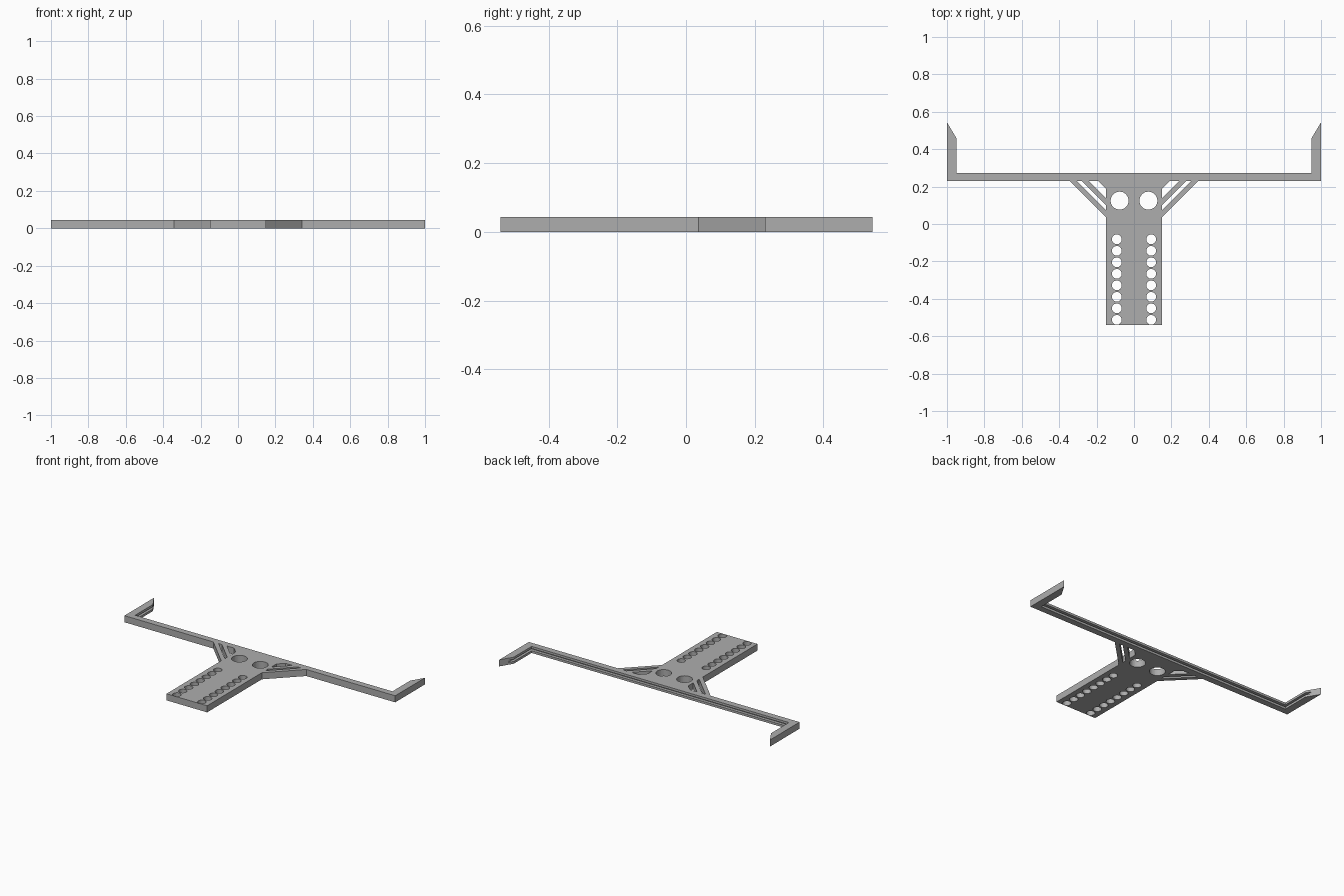
import bpy, bmesh
from math import sin, cos, pi

if "Cube" in bpy.data.objects:
    bpy.data.objects.remove(bpy.data.objects["Cube"])

T = 0.044          # plate thickness
BAR = 0.23         # front edge of the crossbar

grey = bpy.data.materials.new("plain grey")
grey.use_nodes = True
colour = (0.42, 0.42, 0.42, 1)
grey.diffuse_color = colour
grey.node_tree.nodes["Principled BSDF"].inputs["Base Color"].default_value = colour


def prism(name, outlines, z0=0.0, z1=T):
    """Extrude one or more closed outlines from z0 to z1."""
    bm = bmesh.new()
    for pts in outlines:
        low = [bm.verts.new((x, y, z0)) for x, y in pts]
        top = [bm.verts.new((x, y, z1)) for x, y in pts]
        bm.faces.new(low[::-1])
        bm.faces.new(top)
        for i in range(len(pts)):
            j = (i + 1) % len(pts)
            bm.faces.new((low[i], low[j], top[j], top[i]))
    bmesh.ops.recalc_face_normals(bm, faces=bm.faces)
    mesh = bpy.data.meshes.new(name)
    bm.to_mesh(mesh)
    bm.free()
    mesh.materials.append(grey)
    ob = bpy.data.objects.new(name, mesh)
    bpy.context.collection.objects.link(ob)
    return ob


def mirrored(half):
    return half + [(-x, y) for x, y in reversed(half)]


def circle(x, y, r, n=32):
    return [(x + r * cos(2 * pi * i / n), y + r * sin(2 * pi * i / n)) for i in range(n)]


def cut(target, cutter):
    mod = target.modifiers.new("cut", "BOOLEAN")
    mod.operation = "DIFFERENCE"
    mod.solver = "EXACT"
    mod.object = cutter
    cutter.hide_render = True
    cutter.hide_viewport = True
    cutter.display_type = "WIRE"


# Deck with corner gussets, two large holes and two rows of small ones
deck = prism("deck", [mirrored([(0.15, -0.54), (0.15, 0.19), (0.19, BAR)])])
holes = []
for side in (-1, 1):
    holes.append(circle(side * 0.077, 0.125, 0.048))
    holes += [circle(side * 0.092, -0.082 - 0.0615 * i, 0.026) for i in range(8)]
cut(deck, prism("hole_cutter", holes, -0.05, 0.1))

# Crossbar with end arms, grooved along its inner faces
frame = prism("crossbar_and_arms",
              [mirrored([(1, BAR), (1, 0.543), (0.95, 0.46), (0.95, 0.272)])])
groove = [(-0.97, 0.252), (0.97, 0.252), (0.97, 0.7), (-0.97, 0.7)]
cut(frame, prism("groove_cutter", [groove], 0.015, 0.029))

# Diagonal braces between deck and crossbar
for label, near, far in (("outer", 0.075, 0.113), ("inner", 0.012, 0.05)):
    for name, s in (("left", 1), ("right", -1)):
        prism(f"{label}_brace_{name}", [[
            (s * 0.15, 0.15 - far), (s * (BAR + far), BAR),
            (s * (BAR + near), BAR), (s * 0.15, 0.15 - near)]])
